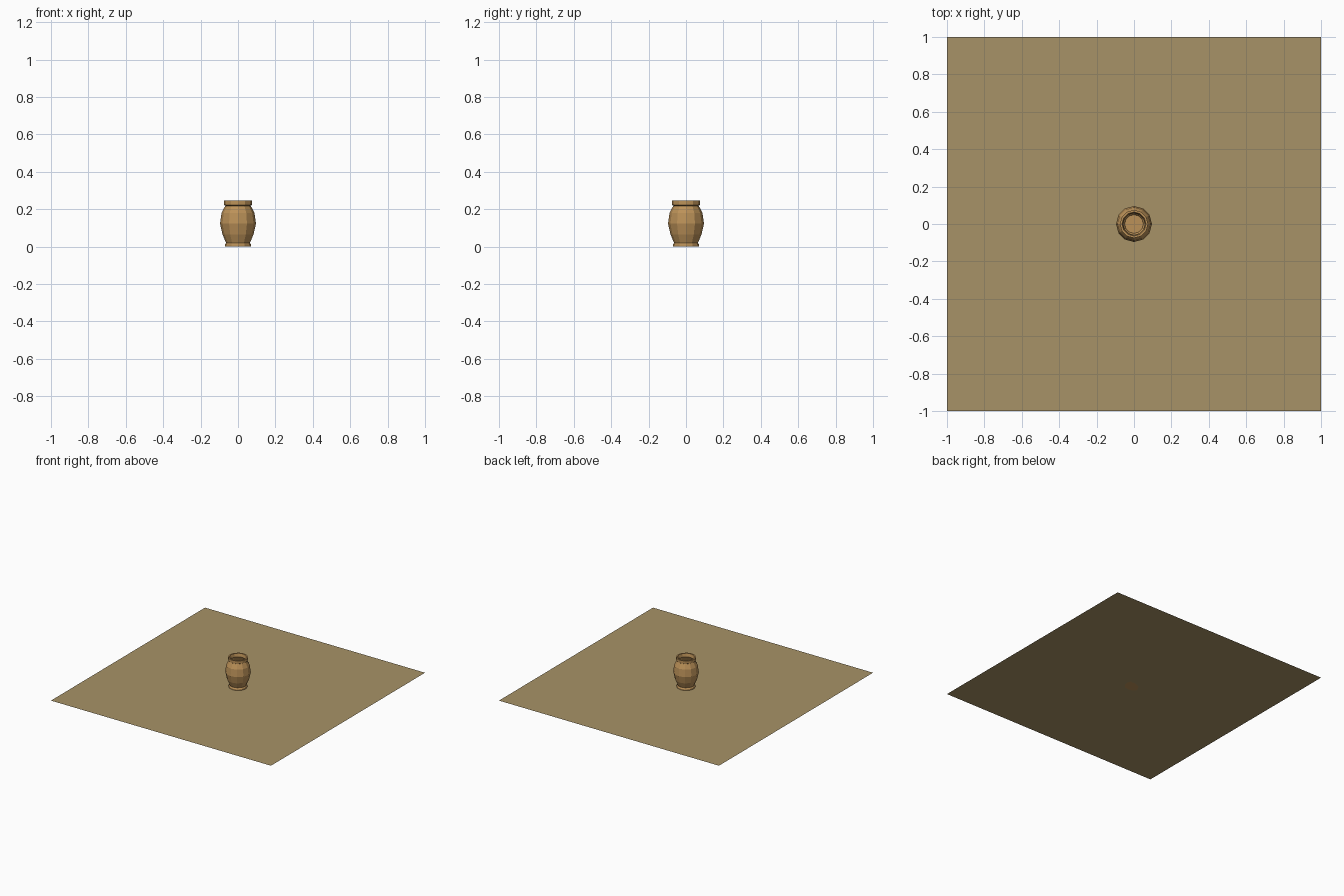
import bpy, bmesh, math

if "Cube" in bpy.data.objects:
    bpy.data.objects.remove(bpy.data.objects["Cube"])

def material(name, rgb):
    m = bpy.data.materials.new(name)
    m.diffuse_color = (*rgb, 1.0)
    m.use_nodes = True
    m.node_tree.nodes["Principled BSDF"].inputs["Base Color"].default_value = m.diffuse_color
    return m

def finish(bm, name, mat):
    me = bpy.data.meshes.new(name)
    bm.to_mesh(me)
    bm.free()
    me.materials.append(mat)
    ob = bpy.data.objects.new(name, me)
    bpy.context.collection.objects.link(ob)
    return ob

def lathe(name, profile, sides, mat):
    """Revolve (radius, height) points, closing both ends with flat caps."""
    bm = bmesh.new()
    rings = []
    for r, z in profile:
        rings.append([bm.verts.new((r * math.cos(2 * math.pi * i / sides),
                                    r * math.sin(2 * math.pi * i / sides), z))
                      for i in range(sides)])
    for a, b in zip(rings, rings[1:]):
        for i in range(sides):
            j = (i + 1) % sides
            bm.faces.new((a[i], a[j], b[j], b[i]))
    bm.faces.new(list(reversed(rings[0])))
    bm.faces.new(rings[-1])
    bmesh.ops.recalc_face_normals(bm, faces=bm.faces)
    return finish(bm, name, mat)

sand = material("sandy ground", (0.39, 0.29, 0.135))
clay = material("brown clay", (0.50, 0.285, 0.098))

# Flat square base sheet
bm = bmesh.new()
bmesh.ops.create_grid(bm, x_segments=1, y_segments=1, size=1.0)
finish(bm, "ground_sheet", sand)

# Hollow twelve-sided pot: foot, bulging body, rim, then back down the inside
lathe("clay_pot", [
    (0.070, 0.000), (0.070, 0.010), (0.064, 0.020),   # foot
    (0.083, 0.065), (0.096, 0.122), (0.088, 0.180),   # belly
    (0.068, 0.218), (0.075, 0.222), (0.075, 0.245),   # neck and rim
    (0.064, 0.245), (0.058, 0.218),                   # mouth
    (0.080, 0.175), (0.087, 0.122), (0.075, 0.068),   # inner wall
    (0.050, 0.025),                                   # inner floor
], 12, clay)
